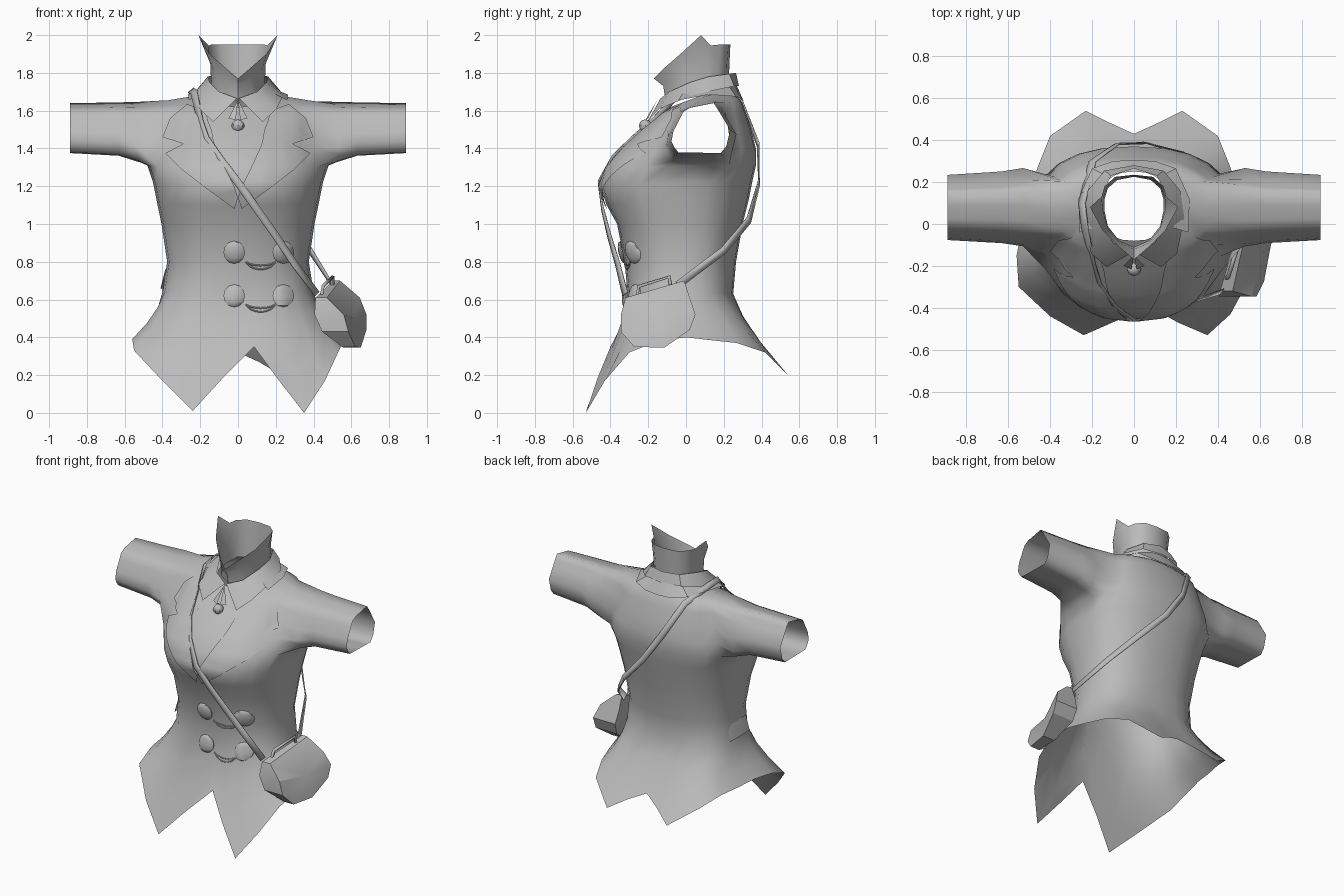
import bpy, bmesh, math
from mathutils import Vector
from mathutils.bvhtree import BVHTree

if "Cube" in bpy.data.objects:
    bpy.data.objects.remove(bpy.data.objects["Cube"])

grey = bpy.data.materials.new("grey cloth")
grey.diffuse_color = (0.5, 0.5, 0.5, 1)
grey.use_nodes = True
grey.node_tree.nodes["Principled BSDF"].inputs["Base Color"].default_value = grey.diffuse_color


def finish(name, bm, angle=40):
    me = bpy.data.meshes.new(name)
    bm.to_mesh(me)
    bm.free()
    ob = bpy.data.objects.new(name, me)
    bpy.context.collection.objects.link(ob)
    me.materials.append(grey)
    bpy.ops.object.select_all(action='DESELECT')
    ob.select_set(True)
    bpy.context.view_layer.objects.active = ob
    bpy.ops.object.shade_smooth_by_angle(angle=math.radians(angle))
    return ob


def loft(bm, rows, closed=False):
    """Quads between rows of points."""
    vs = [[bm.verts.new(p) for p in r] for r in rows]
    n = len(rows[0])
    for a, b in zip(vs, vs[1:]):
        for i in range(n if closed else n - 1):
            j = (i + 1) % n
            bm.faces.new((a[i], a[j], b[j], b[i]))
    return vs


def mirror(points):
    return [(-x, y, z) for x, y, z in points]


# Coat body: pointed hem, then rings up to the neck
right = [(.085, -.40, .35), (.21, -.47, .18), (.35, -.53, 0), (.46, -.43, .17), (.53, -.3, .32),
         (.56, -.15, .38), (.53, 0, .40), (.5, .13, .385), (.46, .27, .37), (.4, .42, .32),
         (.23, .54, .2), (.11, .48, .27), (0, .43, .32)]
left = mirror(right[11:5:-1]) + [(-.56, -.15, .39), (-.55, -.3, .33), (-.4, -.44, .17),
                                 (-.24, -.53, .01), (-.08, -.46, .185)]
hem = [Vector(p) for p in right + left]
N = len(hem)
# half width, side y, front y, back y, side z, front z, back z
RINGS = [(.40, 0, -.31, .25, .64, .64, .63), (.375, 0, -.325, .265, .8, .8, .8),
         (.405, 0, -.365, .30, 1, 1, 1), (.43, 0, -.42, .33, 1.12, 1.1, 1.12),
         (.45, .02, -.455, .35, 1.22, 1.2, 1.22), (.48, .05, -.42, .37, 1.31, 1.3, 1.31),
         (.45, .07, -.34, .37, 1.4, 1.4, 1.4), (.42, .07, -.23, .345, 1.5, 1.5, 1.5),
         (.40, .07, -.15, .32, 1.6, 1.565, 1.58), (.37, .08, -.12, .30, 1.655, 1.59, 1.64),
         (.27, .09, -.10, .28, 1.672, 1.605, 1.665), (.17, .08, -.08, .25, 1.68, 1.62, 1.69)]
rings = []
for w, ys, yf, yb, zs, zf, zb in RINGS:
    ring = []
    for i in range(N):
        a = 2 * math.pi * i / N
        s, c = math.sin(a), math.cos(a)
        k = abs(c) ** .84
        yy, zz = (yf, zf) if c > 0 else (yb, zb)
        ring.append(Vector((w * math.copysign(abs(s) ** .84, s), ys + (yy - ys) * k, zs + (zz - zs) * k)))
    rings.append(ring)
skirt = []
for t, pull in ((1, 0), (.66, .02), (.33, .02)):
    row = []
    for h, r in zip(hem, rings[0]):
        p = r.lerp(h, t)
        row.append(p - Vector((p.x, p.y, 0)).normalized() * pull)
    skirt.append(row)
bm = bmesh.new()
grid = loft(bm, skirt + rings, closed=True)

# Sleeves: grow out of an armhole cut in each side
CUFF = [(-.085, 1.455), (-.05, 1.38), (.2, 1.375), (.24, 1.487), (.148, 1.64), (-.005, 1.61)]
CY, CZ = .07, 1.505
SEC = sorted((math.atan2(z - CZ, y - CY), y - CY, z - CZ) for y, z in CUFF)


def cuff_point(ang):
    """Point on the six-sided cuff outline in the given direction."""
    tau = 2 * math.pi
    for i in range(len(SEC)):
        a0, y0, z0 = SEC[i]
        a1, y1, z1 = SEC[(i + 1) % len(SEC)]
        span, off = (a1 - a0) % tau, (ang - a0) % tau
        if off <= span:
            t = off / span
            return y0 + (y1 - y0) * t, z0 + (z1 - z0) * t


lo, hi = 3 + 5, 3 + 9
for side, c0 in ((1, 4), (-1, 16)):
    cells = []
    for r in range(lo, hi):
        for c in range(c0, c0 + 4):
            quad = {grid[r][c], grid[r][c + 1], grid[r + 1][c + 1], grid[r + 1][c]}
            cells += [f for f in grid[r][c].link_faces if set(f.verts) == quad]
    bmesh.ops.delete(bm, geom=cells, context='FACES')
    loop = [grid[lo][c] for c in range(c0, c0 + 5)]
    loop += [grid[r][c0 + 4] for r in range(lo + 1, hi)]
    loop += [grid[hi][c] for c in range(c0 + 4, c0 - 1, -1)]
    loop += [grid[r][c0] for r in range(hi - 1, lo, -1)]
    prev = loop
    for x, sy, sz, dz in ((.53, 1.2, 1.2, -.02), (.63, 1.1, 1.07, -.005), (.89, 1, 1, 0)):
        cur = []
        for v in loop:
            y, z = cuff_point(math.atan2(v.co.z - CZ, v.co.y - CY))
            cur.append(bm.verts.new((side * x, CY + y * sy, CZ + dz + z * sz)))
        for i in range(len(loop)):
            j = (i + 1) % len(loop)
            bm.faces.new((prev[i], prev[j], cur[j], cur[i]))
        prev = cur
bmesh.ops.delete(bm, geom=[v for v in bm.verts if not v.link_faces], context='VERTS')
bmesh.ops.recalc_face_normals(bm, faces=bm.faces)
tree = BVHTree.FromBMesh(bm)
finish("coat_body", bm, 75)


def on_front(x, z, off=.01):
    hit = tree.ray_cast(Vector((x, -2, z)), Vector((0, 1, 0)))[0]
    return Vector((x, (hit.y if hit else -.08) - off, z))


# Lapels: notched strips laid on the chest
LAPEL = [((.17, 1.60), (.27, 1.635)), ((.16, 1.55), (.36, 1.56)), ((.14, 1.5), (.40, 1.46)),
         ((.13, 1.44), (.29, 1.425)), ((.12, 1.41), (.385, 1.375)), ((.07, 1.3), (.3, 1.29)),
         ((.02, 1.2), (.17, 1.19)), ((0, 1.14), (.02, 1.08))]
fine = []
for (a, b), (c, d) in zip(LAPEL, LAPEL[1:]):
    fine += [(Vector(a).lerp(Vector(c), t / 3), Vector(b).lerp(Vector(d), t / 3)) for t in range(3)]
fine.append((Vector(LAPEL[-1][0]), Vector(LAPEL[-1][1])))
for s, name in ((1, "lapel_right"), (-1, "lapel_left")):
    bm = bmesh.new()
    rows = [[a.lerp(b, t / 10) for t in range(11)] for a, b in fine]
    loft(bm, [[on_front(s * p.x, p.y, .012) for p in r] for r in rows])
    bmesh.ops.recalc_face_normals(bm, faces=bm.faces)
    finish(name, bm, 60)


def band(name, *rows):
    """Mirrored strip that runs round the neck from the front to the back."""
    bm = bmesh.new()
    loft(bm, [r + mirror(r)[-2::-1] for r in rows])
    bmesh.ops.remove_doubles(bm, verts=bm.verts, dist=.0001)
    bmesh.ops.recalc_face_normals(bm, faces=bm.faces)
    finish(name, bm, 35)


# High winged neck, folded shirt collar and coat collar
band("high_neck",
     [(0, -.17, 1.77), (.07, -.11, 1.83), (.15, -.03, 1.9), (.21, .08, 2.0), (.155, .13, 1.945),
      (.14, .18, 1.95), (.09, .225, 1.95), (0, .235, 1.95)],
     [(0, -.12, 1.73), (.07, -.09, 1.77), (.125, -.02, 1.81), (.147, .06, 1.85), (.147, .12, 1.85),
      (.13, .175, 1.85), (.085, .217, 1.85), (0, .23, 1.85)],
     [(0, -.11, 1.66), (.07, -.08, 1.68), (.125, -.01, 1.69), (.14, .06, 1.69), (.14, .12, 1.69),
      (.125, .17, 1.7), (.08, .21, 1.7), (0, .225, 1.7)])
band("shirt_collar",
     [(.005, -.135, 1.665), (.1, -.09, 1.70), (.15, .02, 1.75), (.16, .12, 1.78), (.11, .23, 1.795), (0, .265, 1.8)],
     [(.13, -.205, 1.54), (.205, -.14, 1.61), (.24, .03, 1.68), (.22, .16, 1.71), (.14, .255, 1.73), (0, .28, 1.73)])
band("coat_collar",
     [(.19, -.02, 1.69), (.19, .12, 1.715), (.13, .23, 1.725), (.07, .26, 1.73), (0, .27, 1.73)],
     [(.26, -.04, 1.655), (.265, .12, 1.685), (.2, .265, 1.675), (.1, .30, 1.655), (0, .305, 1.65)])

# Neck ribbon, brooch and domed coat buttons
bm = bmesh.new()
for s in (-1, 1):
    bm.faces.new([bm.verts.new(p) for p in ((0, -.15, 1.66), (s * .05, -.2, 1.56), (s * .012, -.215, 1.55))])
finish("neck_ribbon", bm)
bm = bmesh.new()
bmesh.ops.create_uvsphere(bm, u_segments=8, v_segments=6, radius=.034)
bmesh.ops.translate(bm, verts=bm.verts, vec=(0, -.215, 1.52))
finish("brooch", bm)
for i, (x, z) in enumerate(((-.02, .85), (.24, .85), (-.02, .62), (.24, .62))):
    bm = bmesh.new()
    bmesh.ops.create_uvsphere(bm, u_segments=10, v_segments=6, radius=1)
    for v in bm.verts:
        v.co = on_front(x + .06 * v.co.x, z + .06 * v.co.z, max(0, -v.co.y) * .022 + .003)
    finish("button_%d" % (i + 1), bm)


def tube(name, pts, r):
    cu = bpy.data.curves.new(name, 'CURVE')
    cu.dimensions = '3D'
    cu.bevel_depth, cu.bevel_resolution = r, 0
    sp = cu.splines.new('POLY')
    sp.points.add(len(pts) - 1)
    for p, q in zip(sp.points, pts):
        p.co = (*q, 1)
    ob = bpy.data.objects.new(name, cu)
    bpy.context.collection.objects.link(ob)
    cu.materials.append(grey)


# Chains hanging between the buttons
for z in (.80, .575):
    for drop in (.02, .04):
        tube("button_chain", [on_front(.04 + .16 * t / 6, z - drop * math.sin(math.pi * t / 6) ** .6, .004)
                              for t in range(7)], .004)

# Shoulder strap: flat ribbon round the body
path = [Vector(p) for p in ((.42, -.325, .63), (.3, -.365, .79), (.2, -.41, .94), (.1, -.445, 1.08))]
path += [on_front(x, z, .018) for x, z in ((0, 1.22), (-.1, 1.35), (-.17, 1.45), (-.2, 1.54))]
path += [Vector(p) for p in ((-.235, -.03, 1.70), (-.25, .1, 1.71), (-.2, .3, 1.645), (-.08, .385, 1.42),
                             (.06, .39, 1.22), (.25, .335, 1.02), (.385, .2, .86), (.5, -.04, .68))]
bm = bmesh.new()
rows = []
for i, p in enumerate(path):
    tan = path[min(i + 1, len(path) - 1)] - path[max(i - 1, 0)]
    nor = Vector((p.x, p.y - .05, .3 if p.z > 1.6 else 0))
    side = tan.cross(nor).normalized() * .02
    rows.append([p - side, p + side])
loft(bm, rows)
ob = finish("bag_strap", bm)
ob.modifiers.new("thickness", 'SOLIDIFY').thickness = .006

# Shoulder bag: y, z, inner x, outer x of each corner of the pouch
BAG = [(-.32, .61, .41, .47), (-.01, .70, .50, .54), (.02, .61, .50, .645), (.05, .52, .51, .68),
       (.02, .44, .52, .68), (-.115, .345, .56, .65), (-.275, .35, .55, .62), (-.345, .43, .445, .585),
       (-.345, .52, .405, .56)]
bm = bmesh.new()
vs = loft(bm, [[(a, y, z) for y, z, a, b in BAG], [(b, y, z) for y, z, a, b in BAG]], closed=True)
for ring, x in ((vs[0], .48), (vs[1], .615)):
    mid = bm.verts.new((x, -.14, .5))
    for a, b in zip(ring, ring[1:] + ring[:1]):
        bm.faces.new((a, b, mid))
bmesh.ops.recalc_face_normals(bm, faces=bm.faces)
finish("shoulder_bag", bm, 28)
tube("bag_handle", [(.44, -.26, .61), (.45, -.25, .67), (.50, -.09, .72), (.50, -.08, .66)], .011)

# Small pocket flap on the left hip
bm = bmesh.new()
loft(bm, [[(-.375, -.12, .76), (-.385, 0, .76), (-.37, .07, .75)],
          [(-.405, -.12, .66), (-.41, 0, .66), (-.395, .08, .65)]])
finish("pocket_flap", bm)
